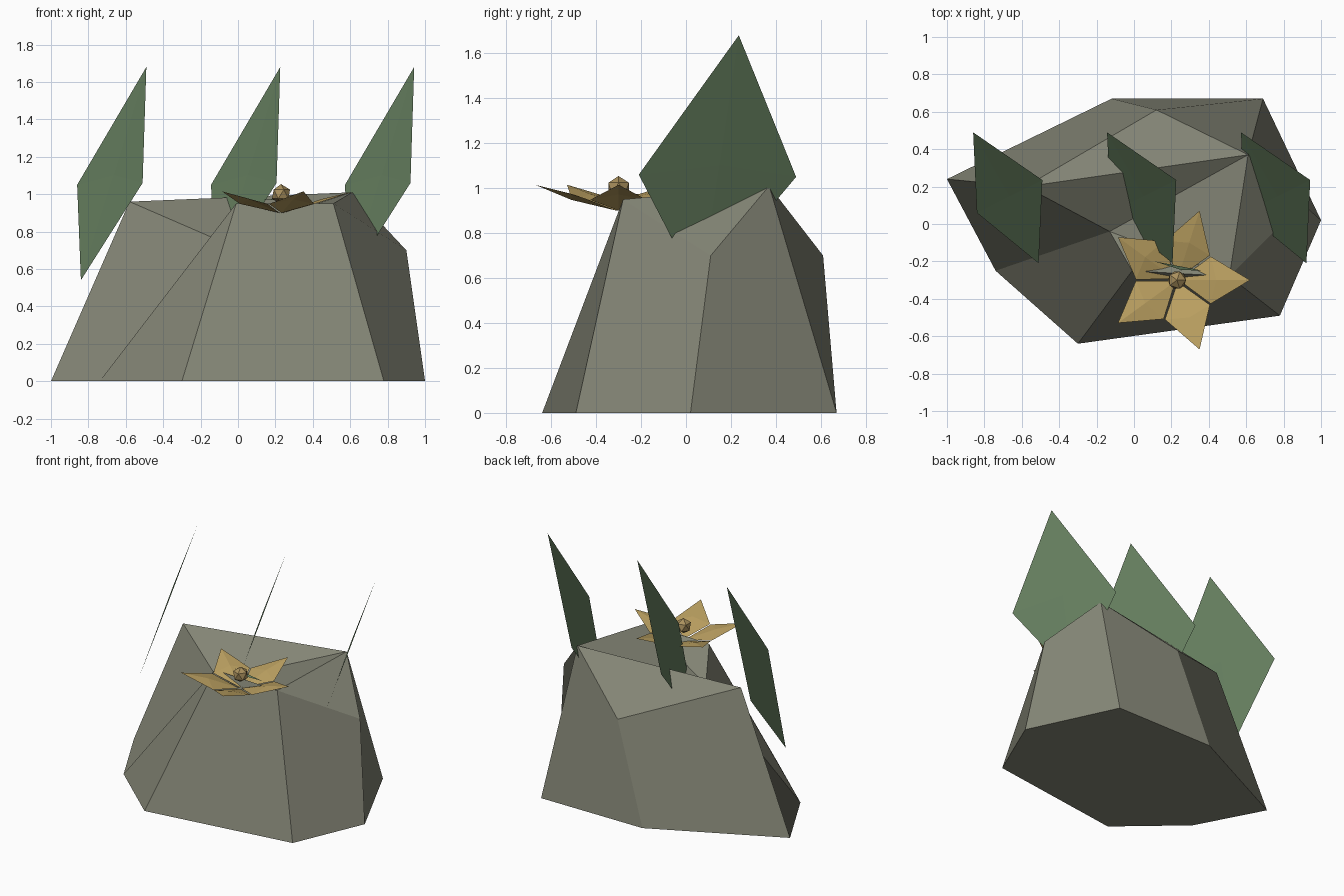
import bpy, bmesh, math
from mathutils import Vector

if "Cube" in bpy.data.objects:
    bpy.data.objects.remove(bpy.data.objects["Cube"])


def material(name, rgb):
    m = bpy.data.materials.new(name)
    m.diffuse_color = (*rgb, 1)
    m.use_nodes = True
    m.node_tree.nodes["Principled BSDF"].inputs["Base Color"].default_value = m.diffuse_color
    return m


STONE = material("grey_stone", (0.23, 0.235, 0.18))
GREEN = material("leaf_green", (0.14, 0.225, 0.122))
GOLD = material("petal_gold", (0.50, 0.355, 0.12))
BROWN = material("flower_centre_gold", (0.40, 0.28, 0.11))


def build(name, verts, faces, mat):
    me = bpy.data.meshes.new(name)
    me.from_pydata([tuple(v) for v in verts], [], faces)
    me.materials.append(mat)
    ob = bpy.data.objects.new(name, me)
    bpy.context.collection.objects.link(ob)
    return ob


# Rock: seven-sided footprint joined to an uneven seven-sided crown
foot = [(-1, .24, 0), (-.74, -.25, 0), (-.30, -.64, 0), (.78, -.49, 0),
        (1, .02, 0), (.69, .67, 0), (-.12, .67, 0)]
crown = [(-.58, .20, .96), (-.13, -.04, .765), (-.01, -.25, .95), (.51, -.28, .95),
         (.90, .11, .70), (.61, .37, 1.01), (.12, .61, .70)]
n = len(foot)
walls = [(i, (i + 1) % n, n + (i + 1) % n, n + i) for i in range(n)]
top = [(7, 12, 13), (7, 8, 12), (8, 11, 12), (8, 9, 10), (8, 10, 11), (10, 11, 12)]
top = [t for t in top if t != (8, 11, 12) and t != (8, 10, 11)] + [(8, 10, 12)]
build("rock", foot + crown, walls + top + [tuple(reversed(range(n)))], STONE)

# Leaves: three folded diamonds in a row
tip, back = Vector((-.49, .235, 1.68)), Vector((-.86, .49, 1.05))
root, front = Vector((-.84, .06, .54)), Vector((-.51, -.21, 1.06))
mid = (tip + root + back + front) / 4 + Vector((.01, .005, .02))
for i, label in enumerate(("left", "middle", "right")):
    shift = Vector((.716 * i, 0, 0))
    build("leaf_" + label, [p + shift for p in (tip, back, root, front, mid)],
          [(4, 0, 1), (4, 1, 2), (4, 2, 3), (4, 3, 0)], GREEN)

# Flower: five ridged kite petals around a faceted bead
centre = Vector((.23, -.30, 0))


def polar(radius, degrees, z):
    a = math.radians(degrees)
    return centre + Vector((radius * math.cos(a), radius * math.sin(a), z))


for k in range(5):
    a = 72 * k
    pts = [polar(.01, a, .90), polar(.22, a - 35, .948), polar(.39, a, 1.015),
           polar(.22, a + 35, .948), polar(.21, a, .972)]
    build(f"petal_{k + 1}", pts, [(4, 0, 1), (4, 1, 2), (4, 2, 3), (4, 3, 0)], GOLD)

bm = bmesh.new()
bmesh.ops.create_icosphere(bm, subdivisions=1, radius=.054)
bmesh.ops.translate(bm, verts=bm.verts, vec=centre + Vector((0, 0, 1.0)))
bead = bpy.data.meshes.new("flower_centre")
bm.to_mesh(bead)
bm.free()
bead.materials.append(BROWN)
bpy.context.collection.objects.link(bpy.data.objects.new("flower_centre", bead))

# Small blade tucked behind the flower centre
build("small_blade", [(.11, -.20, .975), (.25, -.245, .965), (.37, -.25, .97)],
      [(0, 1, 2)], GREEN)
